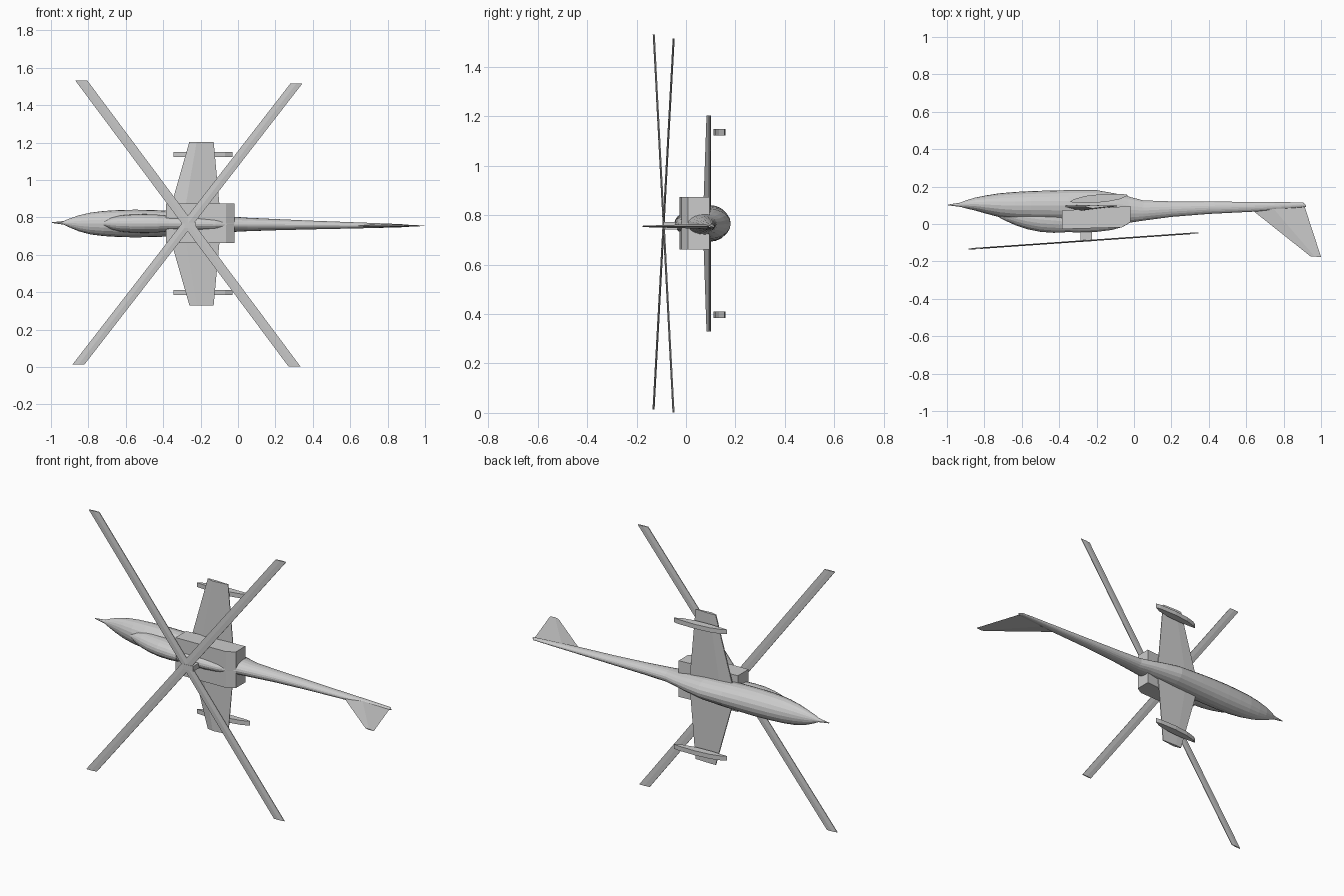
import bpy, bmesh
from math import sin, cos, pi

ZC = 0.767  # centre plane of the craft, which lies on its side


def finish(name, bm):
    bmesh.ops.recalc_face_normals(bm, faces=bm.faces)
    me = bpy.data.meshes.new(name)
    bm.to_mesh(me)
    bm.free()
    ob = bpy.data.objects.new(name, me)
    bpy.context.collection.objects.link(ob)
    return ob


def bridge(name, rings):
    """Skin a series of equal-length point rings and cap both ends."""
    bm = bmesh.new()
    vs = [[bm.verts.new(p) for p in r] for r in rings]
    n = len(rings[0])
    for a, b in zip(vs, vs[1:]):
        for i in range(n):
            j = (i + 1) % n
            bm.faces.new((a[i], a[j], b[j], b[i]))
    bm.faces.new(vs[0])
    bm.faces.new(vs[-1])
    return finish(name, bm)


def loft(name, stations, sides=20):
    """Elliptical body along x; station = x, y low, y high, half width, z centre."""
    rings = []
    for x, y0, y1, w, z in stations:
        rings.append([(x, (y0 + y1) / 2 + (y1 - y0) / 2 * cos(2 * pi * i / sides),
                       z + w * sin(2 * pi * i / sides)) for i in range(sides)])
    return bridge(name, rings)


def slab(name, outline, z0, z1):
    """Extrude an xy outline from z0 to z1."""
    return bridge(name, [[(x, y, z) for x, y in outline] for z in (z0, z1)])


# Fuselage with tail boom
loft("fuselage", [
    (-0.995, 0.100, 0.104, 0.002, 0.772),
    (-0.930, 0.092, 0.114, 0.010, 0.771),
    (-0.900, 0.084, 0.126, 0.024, 0.770),
    (-0.850, 0.072, 0.141, 0.043, 0.768),
    (-0.790, 0.055, 0.153, 0.058, 0.767),
    (-0.720, 0.037, 0.164, 0.067, 0.767),
    (-0.640, 0.025, 0.171, 0.072, 0.767),
    (-0.550, 0.020, 0.176, 0.074, 0.767),
    (-0.450, 0.018, 0.179, 0.072, 0.767),
    (-0.350, 0.015, 0.181, 0.068, 0.766),
    (-0.200, 0.010, 0.181, 0.060, 0.765),
    (-0.100, 0.008, 0.163, 0.050, 0.764),
    (-0.030, 0.006, 0.147, 0.041, 0.763),
    (0.050, 0.018, 0.126, 0.036, 0.762),
    (0.200, 0.038, 0.121, 0.030, 0.761),
    (0.400, 0.054, 0.120, 0.023, 0.759),
    (0.640, 0.066, 0.118, 0.016, 0.757),
    (0.800, 0.080, 0.117, 0.011, 0.756),
    (0.905, 0.090, 0.115, 0.007, 0.755),
    (0.920, 0.092, 0.100, 0.004, 0.755),
])

# Cockpit canopy
loft("canopy", [
    (-0.720, 0.034, 0.080, 0.012, ZC),
    (-0.680, 0.014, 0.090, 0.032, ZC),
    (-0.630, -0.008, 0.095, 0.043, ZC),
    (-0.570, -0.028, 0.095, 0.048, ZC),
    (-0.500, -0.042, 0.090, 0.050, ZC),
    (-0.430, -0.047, 0.085, 0.048, ZC),
    (-0.370, -0.045, 0.070, 0.042, ZC),
])

# Rotor fairing behind the canopy
loft("rotor_fairing", [
    (-0.390, -0.040, 0.06, 0.040, ZC),
    (-0.300, -0.046, 0.06, 0.036, 0.766),
    (-0.200, -0.042, 0.06, 0.036, 0.764),
    (-0.120, -0.032, 0.06, 0.032, 0.763),
    (-0.060, -0.016, 0.06, 0.024, 0.763),
    (-0.020, 0.008, 0.06, 0.012, 0.763),
])

# Engine housing across the body
slab("engine_housing", [(-0.385, 0.072), (-0.02, 0.096), (-0.02, 0.009),
                        (-0.065, -0.018), (-0.385, -0.027)], 0.662, 0.873)

# Stub wings: thin tapered sections, mirrored about the centre plane
TIP = 0.437
wing = []
for s in (-1, 0, 1):
    t = abs(s)
    le, te = -0.385 + 0.125 * t, -0.09 - 0.04 * t
    low = 0.068 + 0.015 * t
    c = te - le
    wing.append([(le, 0.092, ZC + s * TIP), (le + 0.3 * c, low, ZC + s * TIP),
                 (te, 0.094, ZC + s * TIP), (te, 0.098, ZC + s * TIP),
                 (le + 0.3 * c, 0.101, ZC + s * TIP), (le, 0.099, ZC + s * TIP)])
bridge("stub_wings", wing)

# Slim pods below the wing tips
pod = [(-0.345, 0.117), (-0.32, 0.133), (-0.26, 0.150), (-0.17, 0.160), (-0.06, 0.160),
       (-0.03, 0.155), (-0.07, 0.134), (-0.15, 0.118), (-0.25, 0.112)]
for side, z in (("upper", 1.136), ("lower", 0.398)):
    slab("wing_pod_" + side, pod, z - 0.013, z + 0.013)

# Tail fin, thinning towards its tip
fin = []
for (x0, y0), (x1, y1), h in (((0.91, 0.10), (0.635, 0.072), 0.010),
                              ((1.0, -0.176), (0.945, -0.174), 0.003)):
    xm, ym = x0 + (x1 - x0) * 0.6, y0 + (y1 - y0) * 0.6
    fin.append([(x0, y0, 0.755), (xm, ym, 0.755 + h), (x1, y1, 0.755), (xm, ym, 0.755 - h)])
bridge("tail_fin", fin)

# Rotor mast and hub
slab("rotor_mast", [(-0.287, -0.096), (-0.225, -0.092), (-0.225, -0.03), (-0.287, -0.03)],
     0.742, 0.772)


# Two crossed full-span rotor blades, disc tilted forward
def disc_y(x):
    return -0.0905 + 0.07 * (x + 0.268)


for i, ends in enumerate((((-0.8375, 1.531), (0.3025, 0.002)),
                          ((0.3125, 1.516), (-0.8525, 0.014)))):
    rings = []
    for x, z in ends:
        a, b = x - 0.032, x + 0.032
        rings.append([(a, disc_y(a) - 0.002, z), (x, disc_y(x) - 0.004, z),
                      (b, disc_y(b) - 0.002, z), (b, disc_y(b) + 0.002, z),
                      (x, disc_y(x) + 0.004, z), (a, disc_y(a) + 0.002, z)])
    bridge("rotor_blade_pair_%d" % (i + 1), rings)
